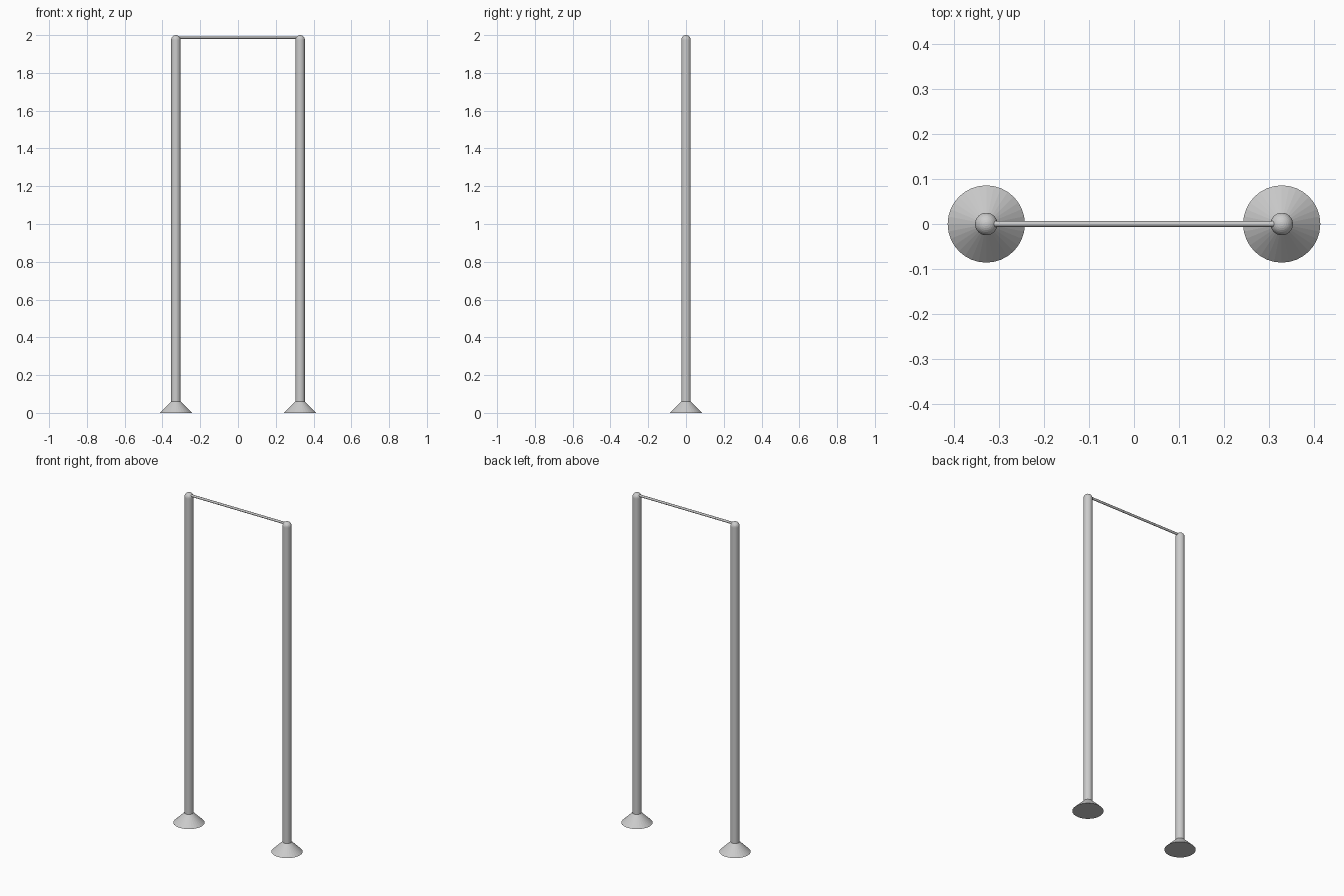
import bpy
import math

if "Cube" in bpy.data.objects:
    bpy.data.objects.remove(bpy.data.objects["Cube"], do_unlink=True)

POST_X = 0.329
POST_R = 0.025
BASE_TOP = 0.06
CAP_Z = 2 - POST_R

# Single metal colour
metal = bpy.data.materials.new("light_grey_metal")
metal.use_nodes = True
colour = (0.6, 0.6, 0.6, 1)
metal.diffuse_color = colour
metal.node_tree.nodes["Principled BSDF"].inputs["Base Color"].default_value = colour


def finish(name):
    obj = bpy.context.object
    obj.name = name
    obj.data.materials.append(metal)
    return obj


for side, sign in (("left", 1), ("right", -1)):
    x = sign * POST_X

    # Flared foot
    bpy.ops.mesh.primitive_cone_add(vertices=32, radius1=0.086, radius2=POST_R,
                                    depth=BASE_TOP, location=(x, 0, BASE_TOP / 2))
    finish(side + "_base")

    # Upright post
    bpy.ops.mesh.primitive_cylinder_add(vertices=32, radius=POST_R, depth=CAP_Z - BASE_TOP,
                                        location=(x, 0, (CAP_Z + BASE_TOP) / 2))
    finish(side + "_post")

    # Rounded end cap
    bpy.ops.mesh.primitive_uv_sphere_add(segments=32, ring_count=16, radius=POST_R,
                                         location=(x, 0, CAP_Z))
    finish(side + "_cap")

# Thin crossbar joining the caps
bpy.ops.mesh.primitive_cylinder_add(vertices=16, radius=0.007, depth=2 * POST_X,
                                    location=(0, 0, 1.986), rotation=(0, math.pi / 2, 0))
finish("crossbar")
